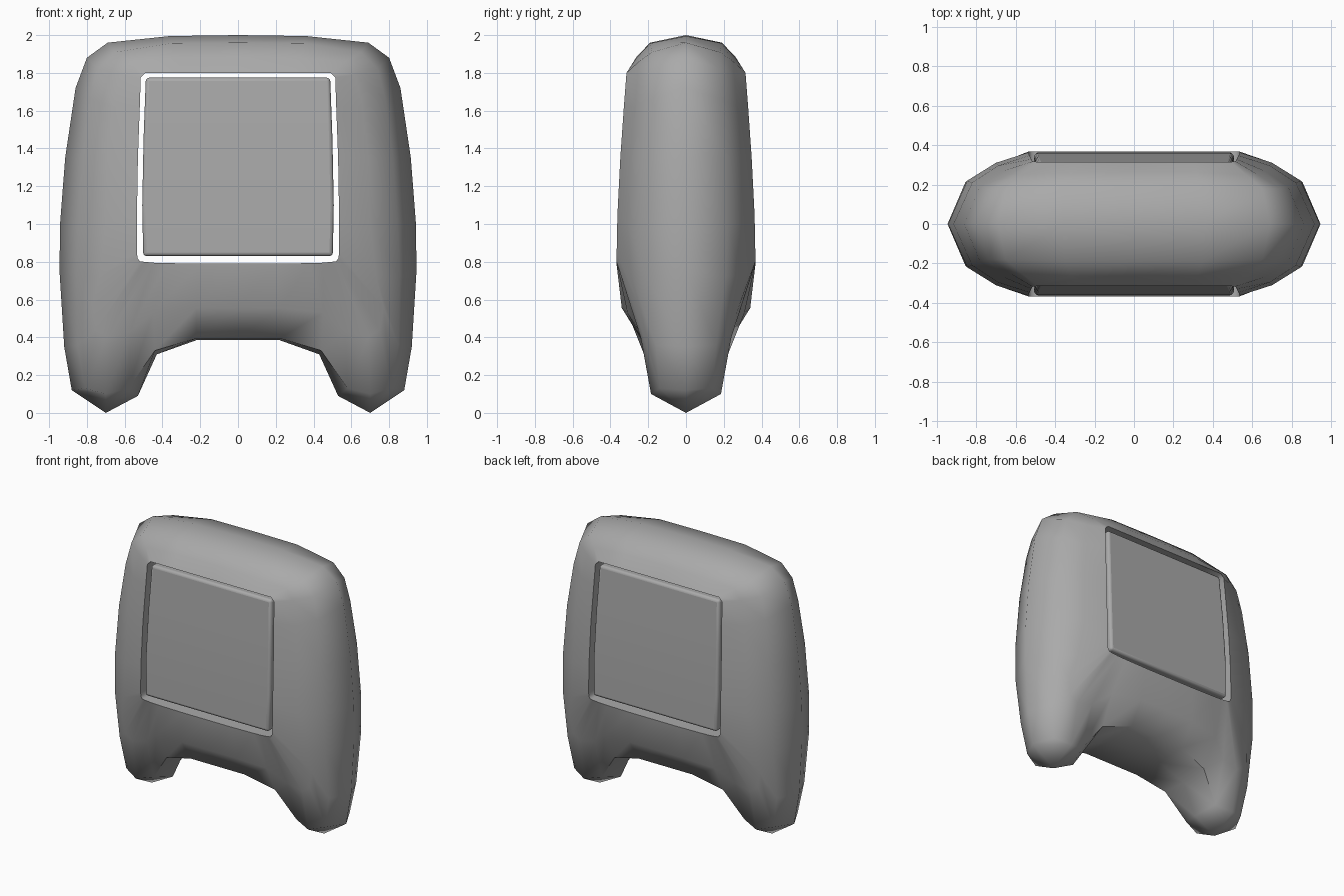
import bpy, bmesh, math

if "Cube" in bpy.data.objects:
    bpy.data.objects.remove(bpy.data.objects["Cube"])

grey = bpy.data.materials.new("plain grey")
grey.diffuse_color = (0.4, 0.4, 0.4, 1)
grey.use_nodes = True
grey.node_tree.nodes["Principled BSDF"].inputs["Base Color"].default_value = grey.diffuse_color

# Half-depth of the flat front and back faces at each height
DEPTH = [(0.80, 0.368), (1.10, 0.362), (1.45, 0.342), (1.80, 0.315)]


def depth(z):
    if z <= DEPTH[0][0]:
        return DEPTH[0][1]
    for (z0, d0), (z1, d1) in zip(DEPTH, DEPTH[1:]):
        if z <= z1:
            return d0 + (d1 - d0) * (z - z0) / (z1 - z0)
    return DEPTH[-1][1]


def add_object(name, bm):
    bmesh.ops.recalc_face_normals(bm, faces=bm.faces)
    mesh = bpy.data.meshes.new(name)
    bm.to_mesh(mesh)
    bm.free()
    obj = bpy.data.objects.new(name, mesh)
    bpy.context.collection.objects.link(obj)
    mesh.materials.append(grey)
    bpy.ops.object.select_all(action='DESELECT')
    obj.select_set(True)
    bpy.context.view_layer.objects.active = obj
    return obj


# Half rings from top centre, down the side, round the leg to bottom centre
# Outer silhouette (x, z)
outline = [(0, 2), (.36, 1.995), (.69, 1.96), (.80, 1.88), (.86, 1.72),
           (.915, 1.35), (.942, 1.0), (.945, .75), (.92, .35), (.88, .12),
           (.70, 0), (.53, .09), (.43, .31), (.22, .385), (0, .385)]
# Rounded shoulder (x, depth, z)
shoulder = [(0, .19, 1.96), (.35, .19, 1.957), (.65, .18, 1.91),
            (.74, .18, 1.82), (.78, .19, 1.66), (.82, .21, 1.35),
            (.845, .22, 1.0), (.855, .21, .72), (.85, .16, .36),
            (.81, .14, .13), (.70, .185, .10), (.58, .15, .13),
            (.44, .20, .33), (.22, .235, .395), (0, .235, .395)]
# Face edge and leg ridge (x, depth, z)
ridge = [(0, .262, 1.885), (.32, .262, 1.88), (.57, .25, 1.86),
         (.62, .255, 1.79), (.66, .27, 1.62), (.69, .295, 1.35),
         (.70, .31, 1.0), (.73, .29, .73), (.77, .245, .56),
         (.75, .235, .44), (.69, .24, .40), (.57, .245, .43),
         (.45, .31, .53), (.22, .34, .555), (0, .34, .555)]
# Window opening (x, z)
opening = [(0, 1.80), (.30, 1.80), (.49, 1.80), (.515, 1.775), (.52, 1.62),
           (.53, 1.35), (.535, 1.05), (.535, .85), (.532, .82),
           (.52, .803), (.50, .80), (.45, .795), (.38, .793),
           (.20, .79), (0, .79)]


def full(ring):
    """Close a half ring by mirroring it in x."""
    return ring + [(-p[0],) + tuple(p[1:]) for p in ring[-2:0:-1]]


# Body: nested rings from front opening over the edge to the back opening
front = [full([(x, -depth(z), z) for x, z in opening]),
         full([(x, -y, z) for x, y, z in ridge]),
         full([(x, -y, z) for x, y, z in shoulder])]
back = [[(x, -y, z) for x, y, z in r] for r in reversed(front)]
rings = front + [full([(x, 0, z) for x, z in outline])] + back
bm = bmesh.new()
loops = [[bm.verts.new(p) for p in r] for r in rings]
n = len(loops[0])
for a, b in zip(loops, loops[1:] + loops[:1]):
    for i in range(n):
        j = (i + 1) % n
        bm.faces.new((a[i], a[j], b[j], b[i]))
body = add_object("body", bm)
bpy.ops.object.shade_smooth_by_angle(angle=math.radians(55))

# Panel filling the opening, flush with both faces and parted by a thin gap
bm = bmesh.new()
rows = []
for z, hw in [(1.775, .488), (1.45, .50), (1.10, .507), (.83, .502)]:
    d = depth(z) - 0.004
    rows.append([bm.verts.new((sx * hw, sy * d, z))
                 for sx, sy in ((-1, -1), (1, -1), (1, 1), (-1, 1))])
bm.faces.new(rows[0])
bm.faces.new(rows[-1])
for a, b in zip(rows, rows[1:]):
    for i in range(4):
        j = (i + 1) % 4
        bm.faces.new((a[i], a[j], b[j], b[i]))
panel = add_object("window_panel", bm)
bev = panel.modifiers.new("soft edges", 'BEVEL')
bev.width = 0.018
bev.segments = 3
bev.limit_method = 'ANGLE'
bev.angle_limit = math.radians(50)
bpy.ops.object.shade_smooth_by_angle(angle=math.radians(40))
